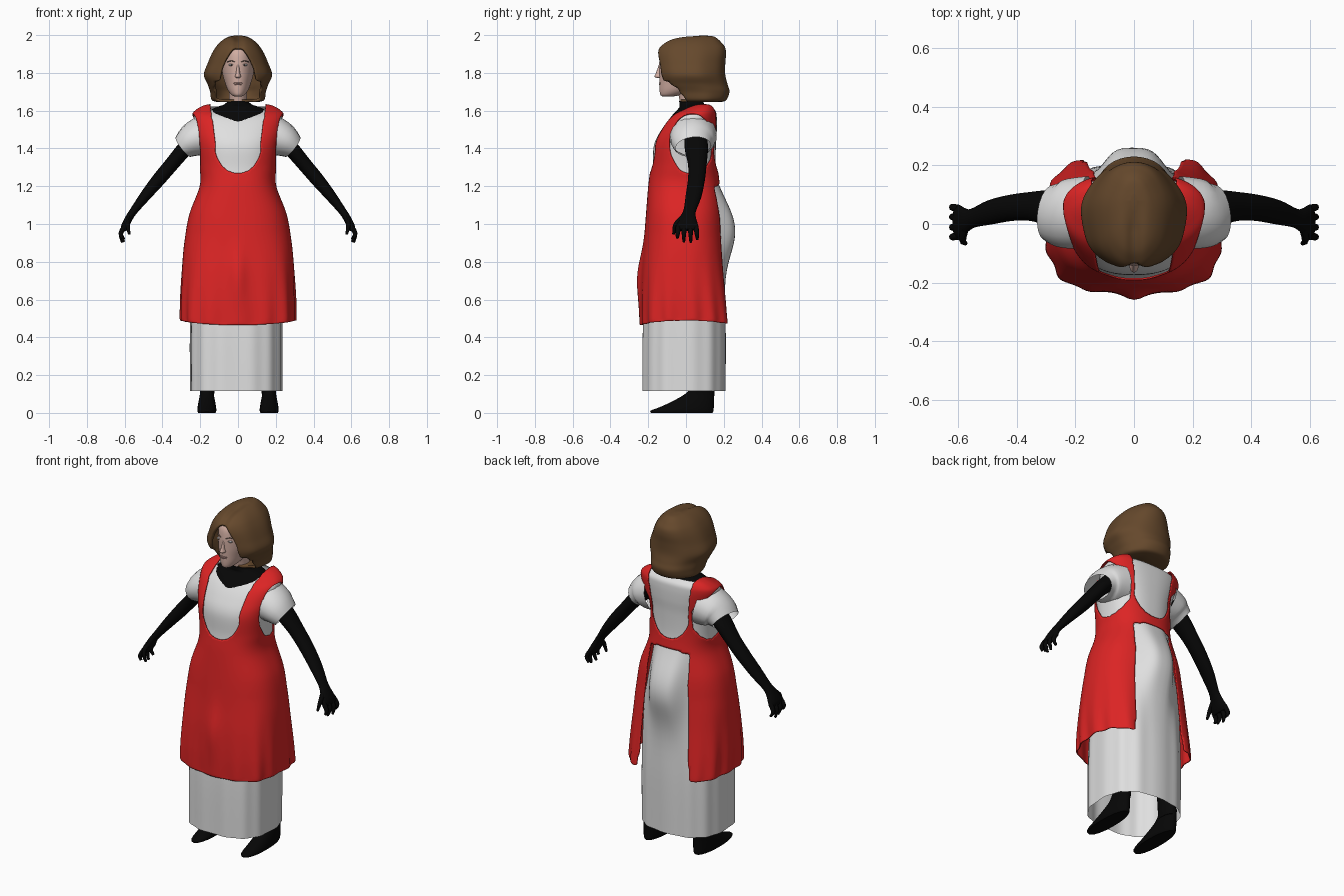
import bpy, bmesh, math
from mathutils import Vector

if "Cube" in bpy.data.objects:
    bpy.data.objects.remove(bpy.data.objects["Cube"])


def material(name, r, g, b):
    m = bpy.data.materials.new(name)
    m.diffuse_color = (r, g, b, 1)
    m.use_nodes = True
    m.node_tree.nodes["Principled BSDF"].inputs["Base Color"].default_value = m.diffuse_color
    return m


RED = material("red cloth", 0.72, 0.018, 0.018)
WHITE = material("white cloth", 0.74, 0.74, 0.74)
BLACK = material("black suit", 0.002, 0.002, 0.002)
HAIR = material("brown hair", 0.13, 0.065, 0.025)
SKIN = material("skin", 0.64, 0.42, 0.36)
LIP = material("lips", 0.50, 0.29, 0.26)
EYE = material("eye white", 0.55, 0.55, 0.58)
DARK = material("dark brow", 0.14, 0.09, 0.07)


def finish(bm, name, mat, thick=0):
    me = bpy.data.meshes.new(name)
    bm.to_mesh(me)
    bm.free()
    for p in me.polygons:
        p.use_smooth = True
    me.materials.append(mat)
    ob = bpy.data.objects.new(name, me)
    bpy.context.collection.objects.link(ob)
    if thick:
        mod = ob.modifiers.new("thickness", 'SOLIDIFY')
        mod.thickness = thick
        mod.offset = -1
    bpy.ops.object.select_all(action='DESELECT')
    ob.select_set(True)
    bpy.context.view_layer.objects.active = ob
    bpy.ops.object.shade_smooth_by_angle(angle=math.radians(50))
    return ob


def spline(rows, k):
    """Catmull-Rom refinement of a list of equal-length tuples."""
    out = []
    for i in range(len(rows) - 1):
        p0, p1, p2, p3 = (rows[min(max(i + d, 0), len(rows) - 1)] for d in (-1, 0, 1, 2))
        for s in range(k):
            t = s / k
            out.append([b + 0.5 * t * (c - a + t * (2 * a - 5 * b + 4 * c - d + t * (3 * (b - c) + d - a)))
                        for a, b, c, d in zip(p0, p1, p2, p3)])
    return out + [list(rows[-1])]


def skin_rings(rings, caps):
    bm = bmesh.new()
    vs = [[bm.verts.new(p) for p in r] for r in rings]
    n = len(vs[0])
    for a, b in zip(vs, vs[1:]):
        for j in range(n):
            bm.faces.new((a[j], a[(j + 1) % n], b[(j + 1) % n], b[j]))
    if caps[0]:
        bm.faces.new(vs[0][::-1])
    if caps[1]:
        bm.faces.new(vs[-1])
    return bm


def loft(name, rows, mat, n=32, k=4, e=2.0, cx=0, caps=(1, 1), cut=None, bend=None, thick=0):
    """Rows are (z, half width, front y, back y); cut removes faces, bend moves points."""
    rings = []
    for z, rx, y0, y1 in spline(rows, k):
        ring = []
        for j in range(n):
            a = math.tau * j / n
            c, s = math.cos(a), math.sin(a)
            p = Vector((cx + rx * math.copysign(abs(c) ** (2 / e), c),
                        (y0 + y1) / 2 + (y1 - y0) / 2 * math.copysign(abs(s) ** (2 / e), s), z))
            ring.append(bend(p, a) if bend else p)
        rings.append(ring)
    bm = skin_rings(rings, caps)
    if cut:
        dead = [f for f in bm.faces if cut(*f.calc_center_median())]
        bmesh.ops.delete(bm, geom=dead, context='FACES')
        for _ in range(4):  # even out the cut edge
            new = {}
            for v in bm.verts:
                nb = [ed.other_vert(v).co for ed in v.link_edges if ed.is_boundary]
                if len(nb) == 2:
                    new[v] = v.co * 0.5 + (nb[0] + nb[1]) * 0.25
            for v, co in new.items():
                v.co = co
    return finish(bm, name, mat, thick)


def tube(name, pts, mat, side=1, n=14, k=4, caps=(1, 1)):
    """Points are (x, y, z, in-plane radius, y radius)."""
    pts = spline(pts, k)
    rings = []
    for i, p in enumerate(pts):
        t = (Vector(pts[min(i + 1, len(pts) - 1)][:3]) - Vector(pts[max(i - 1, 0)][:3])).normalized()
        u = t.cross(Vector((0, 1, 0))).normalized()
        w = u.cross(t)
        ring = [Vector(p[:3]) + u * p[3] * math.cos(math.tau * j / n) + w * p[4] * math.sin(math.tau * j / n)
                for j in range(n)]
        rings.append([(q.x * side, q.y, q.z) for q in ring])
    bm = skin_rings(rings, caps)
    bmesh.ops.recalc_face_normals(bm, faces=bm.faces)
    return finish(bm, name, mat)


def blob(name, loc, size, mat):
    bm = bmesh.new()
    bmesh.ops.create_uvsphere(bm, u_segments=16, v_segments=10, radius=1)
    for v in bm.verts:
        v.co = Vector(loc) + Vector(a * b for a, b in zip(v.co, size))
    return finish(bm, name, mat)


# Pinafore: scooped front and back, armholes, open back
def scoop(z):
    if z > 1.40:
        return 0.12 + (z - 1.4) * 0.12
    return 0.122 * math.sqrt(max(0, 1 - ((1.4 - z) / 0.13) ** 2))


def apron_cut(x, y, z):
    if abs(x) < scoop(z) and z > 1.27:
        return True
    if abs(x) > 0.14 and ((y - 0.03) / 0.118) ** 2 + ((z - 1.425) / 0.16) ** 2 < 1:
        return True
    return y > 0 and z < 1.215 - 1.2 * x * x and abs(x) < 0.13 + (1.2 - z) * 0.055


def apron_bend(p, a):
    low = max(0, min(1, (0.95 - p.z) / 0.45))
    f = 1 + 0.02 * low * low * math.sin(a * 15) + 0.01 * low * math.sin(a * 8 + 1)
    f += 0.06 * low * math.sin(2 * a) ** 2
    crease = 0.02 * math.exp(-(p.x / 0.04) ** 2 - ((p.z - 0.73) / 0.14) ** 2) if p.y < 0 else 0
    return Vector((p.x * f, p.y * f - crease, p.z + 0.012 * low * math.cos(2 * a)))


upper = [(1.2, .203, -.20, .18), (1.3, .203, -.188, .17), (1.42, .218, -.182, .17),
         (1.5, .235, -.145, .175), (1.57, .245, -.09, .175), (1.605, .222, -.03, .168)]
loft("pinafore", [(.477, .302, -.238, .238), (.6, .303, -.24, .228), (.75, .296, -.235, .215),
                  (.9, .284, -.222, .205), (1.05, .258, -.212, .197)] + upper +
     [(1.632, .165, .03, .15), (1.636, .08, .06, .12)], RED, n=160, k=10, e=2.4,
     cut=apron_cut, bend=apron_bend, caps=(0, 0), thick=0.006)

# Blouse body with V neckline
inner = [(z - 0.006, rx - .012, a + .012, b - .012) for z, rx, a, b in upper]
loft("blouse", inner + [(1.622, .155, .03, .13)], WHITE, n=120, k=8, e=2.4, caps=(0, 0),
     cut=lambda x, y, z: y < 0.06 and abs(x) < 0.15 and z > 1.54 + abs(x) * 0.45)


# Long skirt with soft folds and rounded seat
def skirt_bend(p, a):
    low = max(0, min(1, (1.0 - p.z) / 0.5))
    f = 1 + 0.012 * low * math.sin(a * 13)
    seat = 0.08 * math.exp(-(p.x / 0.11) ** 4 - ((p.z - 0.98) / 0.2) ** 2) if p.y > 0 else 0
    return Vector((p.x * f, p.y * f + seat, p.z))


loft("skirt", [(.115, .243, -.232, .207), (.48, .243, -.228, .207), (.8, .235, -.2, .19),
               (.95, .215, -.19, .182), (1.1, .188, -.18, .168), (1.24, .165, -.165, .148)],
     WHITE, n=96, k=6, e=2.6, cx=-0.01, caps=(0, 0), bend=skirt_bend)

# Black undersuit chest and collar
loft("collar", [(1.4, .17, -.13, .14), (1.5, .18, -.12, .145), (1.56, .175, -.085, .145), (1.595, .155, -.055, .138),
                (1.618, .115, -.035, .12), (1.632, .075, -.035, .10), (1.65, .054, -.036, .09)], BLACK, e=2.2)
loft("neck", [(1.62, .048, -.03, .08), (1.66, .047, -.035, .08), (1.73, .05, -.05, .08)], SKIN)

# Head and face
loft("head", [(1.675, .018, -.125, -.07), (1.685, .036, -.136, -.02), (1.71, .055, -.14, .04), (1.75, .07, -.141, .09),
              (1.8, .083, -.142, .12), (1.86, .087, -.141, .14), (1.92, .08, -.125, .14), (1.965, .04, -.06, .1)],
     SKIN, n=40, k=5)
loft("nose", [(1.772, .008, -.15, -.11), (1.780, .016, -.166, -.11), (1.80, .011, -.159, -.11),
              (1.85, .007, -.141, -.11)], SKIN, n=16)
blob("upper_lip", (0, -.136, 1.746), (.024, .008, .004), LIP)
blob("lower_lip", (0, -.135, 1.739), (.020, .009, .005), LIP)


# Hair: a parted bob with the face left open
def hair_cut(x, y, z):
    if z < 1.755 and y < -0.07 - (z - 1.755) * 0.7:
        return abs(x) < 0.125 or z < 1.725
    return y < 0 and abs(x) < min(0.095, 0.098 * math.sqrt(max(0, 1.935 - z) / 0.14))


def hair_bend(p, a):
    part = 0.15 * math.exp(-(p.x / .025) ** 2) * max(0, min(.1, .08 - p.y)) if p.z > 1.88 else 0
    return Vector((p.x * (1 + .015 * math.sin(7 * a)), p.y, p.z - part))


loft("hair", [(1.645, .10, -.03, .18), (1.656, .138, -.06, .213), (1.70, .147, -.1, .23), (1.74, .16, -.14, .22),
              (1.79, .180, -.154, .208), (1.85, .160, -.158, .208), (1.9, .139, -.157, .212), (1.935, .118, -.145, .207),
              (1.96, .097, -.12, .188), (1.98, .072, -.085, .168), (1.993, .045, -.03, .145), (1.998, .01, .05, .1)],
     HAIR, n=120, k=6, e=2.1, cut=hair_cut, thick=0.014, bend=hair_bend)

# Mirrored parts
for s, tag in ((1, "left"), (-1, "right")):
    blob(tag + "_eye", (s * .034, -.127, 1.842), (.017, .009, .006), EYE)
    blob(tag + "_iris", (s * .034, -.132, 1.842), (.005, .006, .005), DARK)
    tube(tag + "_brow", [(.014, -.137, 1.857, .002, .004), (.035, -.130, 1.864, .002, .004),
                         (.056, -.113, 1.858, .002, .004)], DARK, s, n=8)
    # Short sleeve, open at the cuff
    tube(tag + "_sleeve", [(.15, .04, 1.47, .12, .125), (.21, .035, 1.455, .105, .122),
                           (.25, .032, 1.437, .088, .112), (.29, .038, 1.408, .066, .095)],
         WHITE, s, n=18, k=3, caps=(0, 0))
    # Arm and hand
    tube(tag + "_arm", [(.20, .05, 1.475, .05, .06), (.28, .055, 1.40, .042, .062), (.35, .06, 1.318, .038, .05),
                        (.42, .055, 1.235, .036, .045), (.49, .04, 1.15, .029, .042), (.55, .02, 1.072, .021, .033),
                        (.575, .012, 1.035, .02, .042), (.598, .008, .99, .02, .058), (.607, .008, .968, .014, .054)],
         BLACK, s, n=18)
    for i, (y, drop) in enumerate(((-.04, .925), (-.010, .905), (.022, .902), (.052, .918))):
        tube(f"{tag}_finger_{i + 1}", [(.598, y, .99, .013, .014), (.62, y * 1.1, .95, .012, .012),
                                       (.612 - .008 * (i % 2), y * 1.15, drop, .007, .007)], BLACK, s, n=8)
    tube(tag + "_thumb", [(.578, -.015, 1.03, .014, .02), (.585, -.055, .995, .012, .013),
                          (.575, -.066, .945, .007, .007)], BLACK, s, n=8)
    # Leg and shoe
    loft(tag + "_foot", [(.0, .046, -.185, .14), (.012, .05, -.187, .146), (.03, .049, -.14, .147),
                         (.06, .044, -.075, .148), (.1, .037, -.005, .15), (.14, .038, .03, .15)],
         BLACK, n=24, cx=s * .165, e=2.2)
    loft(tag + "_leg", [(.1, .034, .02, .148), (.14, .037, .028, .15), (.25, .037, .02, .14), (.4, .037, 0, .11),
                        (.6, .04, -.05, .09)], BLACK, n=20, cx=s * .16, e=2.2)
